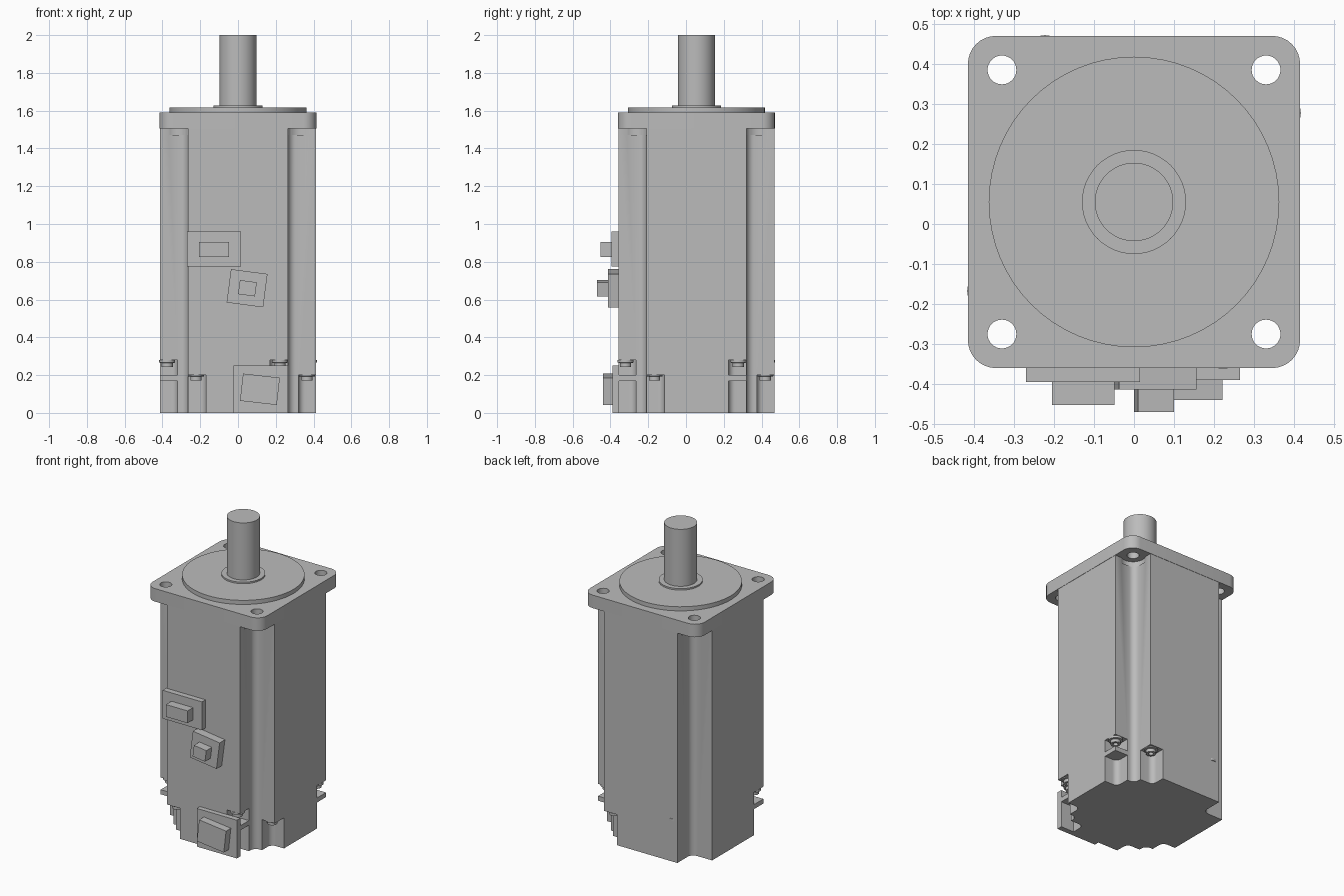
import bpy, bmesh
from math import sin, cos, pi, radians
from mathutils import Vector, Matrix

default = bpy.data.objects.get("Cube")
if default:
    bpy.data.objects.remove(default, do_unlink=True)

CY = 0.055      # y of the shaft axis
HALF = 0.413    # half width of the housing

grey = bpy.data.materials.new("metal_grey")
grey.use_nodes = True
grey.diffuse_color = (0.5, 0.5, 0.5, 1)
grey.node_tree.nodes["Principled BSDF"].inputs["Base Color"].default_value = (0.5, 0.5, 0.5, 1)


def finish(name, bm):
    bmesh.ops.recalc_face_normals(bm, faces=bm.faces)
    mesh = bpy.data.meshes.new(name)
    bm.to_mesh(mesh)
    bm.free()
    mesh.materials.append(grey)
    ob = bpy.data.objects.new(name, mesh)
    bpy.context.collection.objects.link(ob)
    return ob


def smooth(ob):
    bpy.ops.object.select_all(action='DESELECT')
    ob.select_set(True)
    bpy.context.view_layer.objects.active = ob
    bpy.ops.object.shade_smooth_by_angle(angle=radians(30))


def rounded_rect(x0, x1, y0, y1, radii, steps=8):
    """Outline with one radius per corner, starting at low x, low y."""
    pts = []
    corners = [(x0, y0, 1, 1), (x1, y0, -1, 1), (x1, y1, -1, -1), (x0, y1, 1, -1)]
    for i, ((x, y, sx, sy), r) in enumerate(zip(corners, radii)):
        if r == 0:
            pts.append((x, y))
            continue
        for k in range(steps + 1):
            a = pi + i * pi / 2 + k * pi / 2 / steps
            pts.append((x + sx * r + r * cos(a), y + sy * r + r * sin(a)))
    return pts


def prism(name, outline, z0, z1, turn=0):
    """Extrude an outline drawn about the shaft axis, turned in quarter turns."""
    bm = bmesh.new()
    face = bm.faces.new([bm.verts.new((x, y, z0)) for x, y in outline])
    ext = bmesh.ops.extrude_face_region(bm, geom=[face])
    top = [v for v in ext["geom"] if isinstance(v, bmesh.types.BMVert)]
    bmesh.ops.translate(bm, verts=top, vec=(0, 0, z1 - z0))
    bm.transform(Matrix.Translation((0, CY, 0)) @ Matrix.Rotation(turn * pi / 2, 4, 'Z'))
    return finish(name, bm)


def circle(x, y, r, n=32):
    return [(x + r * cos(2 * pi * k / n), y + r * sin(2 * pi * k / n)) for k in range(n)]


def lathe(name, profile, x=0, y=0, turn=0, n=48):
    bm = bmesh.new()
    verts = [bm.verts.new((r, 0, z)) for r, z in profile]
    edges = [bm.edges.new(p) for p in zip(verts, verts[1:])]
    bmesh.ops.spin(bm, geom=verts + edges, axis=(0, 0, 1), cent=(0, 0, 0),
                   angle=2 * pi, steps=n)
    bmesh.ops.remove_doubles(bm, verts=bm.verts, dist=1e-5)
    bm.transform(Matrix.Translation((0, CY, 0)) @ Matrix.Rotation(turn * pi / 2, 4, 'Z')
                 @ Matrix.Translation((x, y, 0)))
    ob = finish(name, bm)
    smooth(ob)
    return ob


def cut(ob, cutters):
    for c in cutters:
        mod = ob.modifiers.new("cut", 'BOOLEAN')
        mod.operation, mod.solver, mod.object = 'DIFFERENCE', 'EXACT', c
        bpy.context.view_layer.objects.active = ob
        bpy.ops.object.modifier_apply(modifier=mod.name)
        bpy.data.objects.remove(c, do_unlink=True)
    smooth(ob)


def block(name, x, z, w, h, y_front, tilt=0, y_back=-0.34):
    """Box on the front face, tilted about the y axis."""
    bm = bmesh.new()
    bmesh.ops.create_cube(bm, size=1)
    bm.transform(Matrix.Translation((x, (y_front + y_back) / 2, z))
                 @ Matrix.Rotation(radians(tilt), 4, 'Y')
                 @ Matrix.Diagonal((w, y_back - y_front, h, 1)))
    return finish(name, bm)


# Housing with corner channels, bolt seats and lower screw pockets
housing = prism("housing", rounded_rect(-HALF, HALF, -HALF, HALF, [0] * 4), 0, 1.505)
cutters = []
OUT = 0.5
for q in range(4):
    channel = rounded_rect(0.265, OUT, -OUT, -0.265, [0, 0, 0, 0.04])
    front_pocket = rounded_rect(0.17, 0.3, -OUT, -0.32, [0, 0, 0, 0.035])
    side_pocket = rounded_rect(0.32, OUT, -0.3, -0.17, [0, 0, 0, 0.035])
    cutters += [
        prism("channel_cutter", channel, -0.1, 1.505 + 0.1, q),
        prism("seat_cutter", circle(0.33, -0.33, 0.075), 1.47, 1.6, q),
        prism("upper_pocket_cutter", front_pocket, 0.2, 0.28, q),
        prism("under_pocket_cutter", front_pocket, -0.1, 0.17, q),
        prism("side_pocket_cutter", side_pocket, -0.1, 0.2, q),
    ]
cut(housing, cutters)

# Mounting flange with four bolt holes
flange = prism("mounting_flange",
               rounded_rect(-0.415, 0.415, -0.415, 0.415, [0.07] * 4), 1.505, 1.59)
cut(flange, [prism("hole_cutter", circle(0.33, -0.33, 0.036), 1.4, 1.7, q) for q in range(4)])

# Pilot disc, shaft collar and shaft
lathe("pilot_disc", [(0, 1.58), (0.363, 1.58), (0.363, 1.617), (0, 1.617)], n=64)
lathe("shaft_collar", [(0, 1.61), (0.13, 1.61), (0.13, 1.627), (0, 1.627)])
lathe("shaft", [(0, 1.62), (0.098, 1.62), (0.098, 2.0), (0, 2.0)])


# Socket screws hanging in the pockets
def screw(name, x, y, top, turn):
    profile = [(0, top), (0.042, top), (0.042, top - 0.014), (0.03, top - 0.016),
               (0.03, top - 0.036), (0.015, top - 0.036), (0.015, top - 0.02), (0, top - 0.02)]
    lathe(name, profile, x, y, turn, 24)


for q in range(4):
    screw("upper_screw", 0.222, -0.375, 0.28, q)
    screw("lower_screw", 0.365, -0.222, 0.208, q)

# Connectors on the front face: base plate and plug for each
block("upper_connector_plate", -0.127, 0.867, 0.285, 0.185, -0.395)
block("upper_connector_plug", -0.127, 0.865, 0.157, 0.08, -0.452)
block("middle_connector_plate", 0.048, 0.66, 0.195, 0.178, -0.413, 7.5)
block("middle_connector_plug", 0.05, 0.66, 0.09, 0.075, -0.47, 7.5)
block("lower_connector_plate", 0.12, 0.125, 0.29, 0.25, -0.39, y_back=-0.355)
block("lower_connector_plug", 0.116, 0.125, 0.196, 0.145, -0.44, 6.5, -0.36)
